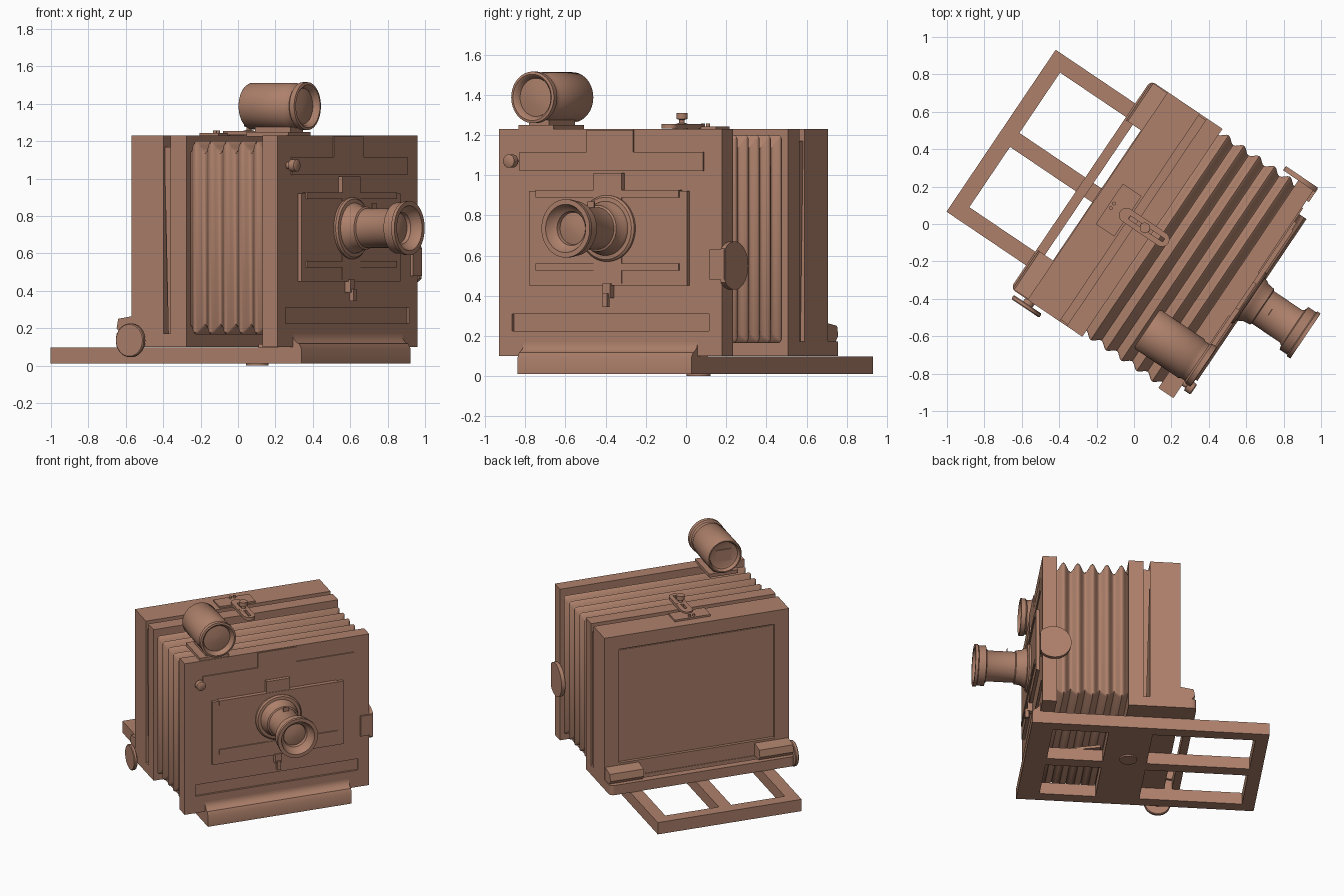
import bpy, bmesh, math
from mathutils import Matrix, Vector

if "Cube" in bpy.data.objects:
    bpy.data.objects.remove(bpy.data.objects["Cube"])

TURN = math.radians(56)      # whole camera is turned about z; parts are built in camera axes
CX = 0.016                   # centre line across the width
wood = bpy.data.materials.new("wood")
wood.diffuse_color = (0.42, 0.217, 0.146, 1)
wood.use_nodes = True
wood.node_tree.nodes["Principled BSDF"].inputs["Base Color"].default_value = wood.diffuse_color


def finish(name, bm, smooth=None):
    bmesh.ops.recalc_face_normals(bm, faces=bm.faces)
    me = bpy.data.meshes.new(name)
    bm.to_mesh(me)
    bm.free()
    ob = bpy.data.objects.new(name, me)
    bpy.context.collection.objects.link(ob)
    ob.rotation_euler.z = TURN
    me.materials.append(wood)
    if smooth:
        select(ob)
        bpy.ops.object.shade_smooth_by_angle(angle=math.radians(smooth))
    return ob


def select(ob):
    bpy.ops.object.select_all(action='DESELECT')
    ob.select_set(True)
    bpy.context.view_layer.objects.active = ob


def add_box(bm, x0, x1, y0, y1, z0, z1):
    m = Matrix.Translation(((x0 + x1) / 2, (y0 + y1) / 2, (z0 + z1) / 2))
    bmesh.ops.create_cube(bm, size=1, matrix=m @ Matrix.Diagonal((x1 - x0, y1 - y0, z1 - z0, 1)))


def boxes(name, *dims):
    bm = bmesh.new()
    for d in dims:
        add_box(bm, *d)
    return finish(name, bm)


def cut(ob, *dims):
    tool = boxes("cutter", *dims)
    tool.hide_render = True
    mod = ob.modifiers.new("cut", 'BOOLEAN')
    mod.operation, mod.solver, mod.object = 'DIFFERENCE', 'EXACT', tool
    select(ob)
    bpy.ops.object.modifier_apply(modifier="cut")
    bpy.data.objects.remove(tool)


def prism(name, pts, axis, lo, hi, smooth=None):
    """Extrude a 2D outline along one axis ('x': points are y,z; 'z': points are x,y)."""
    put = (lambda p, t: (t, p[0], p[1])) if axis == 'x' else (lambda p, t: (p[0], p[1], t))
    bm = bmesh.new()
    a = [bm.verts.new(put(p, lo)) for p in pts]
    b = [bm.verts.new(put(p, hi)) for p in pts]
    bm.faces.new(a)
    bm.faces.new(b)
    for i in range(len(pts)):
        j = (i + 1) % len(pts)
        bm.faces.new((a[i], a[j], b[j], b[i]))
    return finish(name, bm, smooth)


def lathe(name, profile, centre, axis, n=48):
    """Turn (radius, distance) points round an axis; both ends are capped."""
    q = Vector(axis).to_track_quat('Z', 'Y')
    bm = bmesh.new()
    rings = [[bm.verts.new(Vector(centre) + q @ Vector((r * math.cos(2 * math.pi * i / n),
              r * math.sin(2 * math.pi * i / n), t))) for i in range(n)] for r, t in profile]
    for a, b in zip(rings, rings[1:]):
        for i in range(n):
            bm.faces.new((a[i], a[(i + 1) % n], b[(i + 1) % n], b[i]))
    bm.faces.new(rings[0])
    bm.faces.new(rings[-1])
    return finish(name, bm, 35)


def arc(cx, cy, r, a0, a1, n=10):
    return [(cx + r * math.cos(math.radians(a0 + (a1 - a0) * i / n)),
             cy + r * math.sin(math.radians(a0 + (a1 - a0) * i / n))) for i in range(n + 1)]


# base bed: one slab with four windows, and short focus tracks under the body
L, R = CX - 0.522, CX + 0.522
bed = boxes("base_bed", (L, R, -0.74, 0.868, 0.01, 0.098))
cut(bed, *[(x0, x1, y0, y1, -0.1, 0.2) for x0, x1 in ((L + 0.088, CX - 0.045), (CX + 0.045, R - 0.088))
           for y0, y1 in ((-0.65, -0.22), (0.08, 0.78))])
lathe("tripod_plate", [(0.06, 0), (0.06, 0.012)], (0.11, -0.05, 0), (0, 0, 1))
prism("bed_brace", [(-0.10, -0.20), (0.10, -0.24), (0.02, -0.50)], 'z', 0.096, 0.115)
prism("front_nose", [(-0.60, 0.01), (-0.75, 0.01), (-0.75, 0.09)]
      + arc(-0.75, 0.17, 0.055, -75, 0, 8) + [(-0.60, 0.17)], 'x', L, R, 30)

# front standard with recessed lower strip
front = boxes("front_standard", (CX - 0.67, CX + 0.67, -0.695, -0.598, 0.10, 1.23))
cut(front, (CX - 0.59, CX + 0.59, -0.8, -0.68, 0.225, 0.31))
boxes("lens_board", (CX - 0.475, CX + 0.475, -0.718, -0.69, 0.45, 0.92))
boxes("upper_front_strip", (CX - 0.54, CX + 0.56, -0.703, -0.69, 1.02, 1.115),
      (CX - 0.14, CX + 0.14, -0.703, -0.69, 1.115, 1.225))
for name, z0, z1, t0, t1 in (("upper_board_clip", 0.89, 0.925, 0.84, 1.01),
                             ("lower_board_clip", 0.525, 0.56, 0.46, 0.60)):
    boxes(name, (CX - 0.43, CX + 0.43, -0.726, -0.69, z0, z1), (CX - 0.085, CX + 0.085, -0.722, -0.69, t0, t1))
boxes("board_latch", (CX - 0.025, CX + 0.02, -0.73, -0.69, 0.39, 0.46),
      (CX - 0.015, CX + 0.012, -0.745, -0.72, 0.345, 0.41))
lathe("front_knob", [(0.018, 0), (0.018, 0.025), (0.033, 0.03), (0.033, 0.065), (0.025, 0.07)],
      (-0.555, -0.69, 1.07), (0, -1, 0), 24)

# side plate wrapping the right front corner
prism("side_plate", [(-0.705, 0.48), *arc(-0.62, 0.55, 0.12, -135, 135, 28), (-0.705, 0.63)],
      'x', CX + 0.668, CX + 0.695, 30)
boxes("side_plate_front", (0.62, CX + 0.69, -0.71, -0.69, 0.48, 0.63))

# main lens
lathe("main_lens", [(0.165, 0), (0.165, 0.015), (0.155, 0.025), (0.135, 0.027), (0.13, 0.045), (0.12, 0.06),
                    (0.115, 0.10), (0.105, 0.105), (0.105, 0.285), (0.115, 0.30), (0.137, 0.305),
                    (0.137, 0.355), (0.145, 0.36), (0.145, 0.38), (0.12, 0.38), (0.105, 0.345),
                    (0.085, 0.33), (0.08, 0.31), (0.04, 0.318), (0.004, 0.32)], (CX, -0.715, 0.735), (0, -1, 0), 64)
boxes("lens_stop_tab", (CX - 0.02, CX + 0.02, -0.87, -0.865, 0.82, 0.87))

# pleated bellows: shallow waves on the sides, deeper ones above and below
bm = bmesh.new()
pleats, sub, rings = 5, 8, []
for i in range(pleats * sub + 1):
    y = -0.60 + 0.495 * i / (pleats * sub)
    wave = 0.5 + 0.5 * math.cos(2 * math.pi * i / sub)
    w, top, low, c = 0.66 - 0.03 * wave, 1.20 - 0.055 * wave, 0.165 + 0.045 * wave, 0.012
    rings.append([bm.verts.new((CX + x, y, z)) for x, z in (
        (-w, low + c), (-w, top - c), (c - w, top), (w - c, top),
        (w, top - c), (w, low + c), (w - c, low), (c - w, low))])
for a, b in zip(rings, rings[1:]):
    for k in range(8):
        bm.faces.new((a[k], a[(k + 1) % 8], b[(k + 1) % 8], b[k]))
finish("bellows", bm, 40)

# rear standard: slab, wedge and ground glass box
boxes("rear_slab", (CX - 0.67, CX + 0.67, -0.108, -0.007, 0.10, 1.23))
prism("tilt_wedge", [(-0.01, 0.17), (0.015, 0.17), (0.04, 1.17), (-0.01, 1.17)], 'x', CX - 0.66, CX + 0.66)
back = boxes("ground_glass_box", (CX - 0.67, CX + 0.67, 0.038, 0.245, 0.17, 1.23))
cut(back, (CX - 0.565, CX + 0.565, 0.222, 0.4, 0.28, 1.13))
boxes("ground_glass", (CX - 0.55, CX + 0.55, 0.21, 0.227, 0.295, 1.115))

# rear platform with a slot, corner blocks and focus knob
W = 0.67
outline = [(CX - W, -0.108), (CX + W, -0.108)] + arc(CX + W - 0.03, 0.325, 0.03, 0, 90, 5) \
    + arc(CX - W + 0.03, 0.325, 0.03, 90, 180, 5)
plat = prism("rear_platform", outline, 'z', 0.1, 0.172)
cut(plat, (CX - 0.44, CX + 0.44, 0.25, 0.302, 0, 0.3))
for side, s in (("left", -1), ("right", 1)):
    x0, x1 = sorted((CX + s * 0.42, CX + s * 0.665))
    prism(side + "_corner_block", [(0.24, 0.17), (0.32, 0.17), (0.345, 0.20), (0.335, 0.25), (0.24, 0.265)],
          'x', x0, x1)
lathe("focus_knob", [(0.03, 0), (0.03, 0.06), (0.085, 0.06), (0.09, 0.065), (0.09, 0.08), (0.085, 0.085)],
      (CX - 0.63, 0.23, 0.135), (-1, 0, 0))

# top tilt lock: plate, slotted arm, thumb screw, pins
boxes("lock_plate", (CX - 0.13, CX + 0.13, 0.05, 0.17, 1.225, 1.243))
arm = prism("lock_arm", arc(CX, -0.17, 0.04, 180, 360) + arc(CX, 0.06, 0.04, 0, 180), 'z', 1.232, 1.254)
cut(arm, (CX - 0.01, CX + 0.01, -0.18, 0.04, 1.2, 1.3))
lathe("thumb_screw", [(0.03, 0), (0.03, 0.025), (0.014, 0.03), (0.014, 0.045), (0.028, 0.05), (0.028, 0.08)],
      (CX, -0.06, 1.23), (0, 0, 1), 24)
for i, x in enumerate((CX - 0.015, CX + 0.015)):
    lathe(f"lock_pin_{i + 1}", [(0.01, 0), (0.01, 0.03)], (x, 0.15, 1.228), (0, 0, 1), 12)

# viewfinder on its foot
boxes("viewfinder_foot", (-0.54, -0.33, -0.69, -0.42, 1.225, 1.25), (-0.49, -0.37, -0.67, -0.44, 1.245, 1.275))
lathe("viewfinder", [(0.085, 0.03), (0.10, 0.025), (0.11, 0), (0.118, 0), (0.125, 0.01), (0.125, 0.285),
                     (0.118, 0.295), (0.118, 0.325), (0.128, 0.335), (0.128, 0.365), (0.115, 0.368),
                     (0.105, 0.36), (0.095, 0.335), (0.05, 0.342), (0.004, 0.345)],
      (-0.425, -0.37, 1.387), (0, -1, 0), 64)
boxes("viewfinder_window", (-0.48, -0.37, -0.41, -0.392, 1.345, 1.43))
